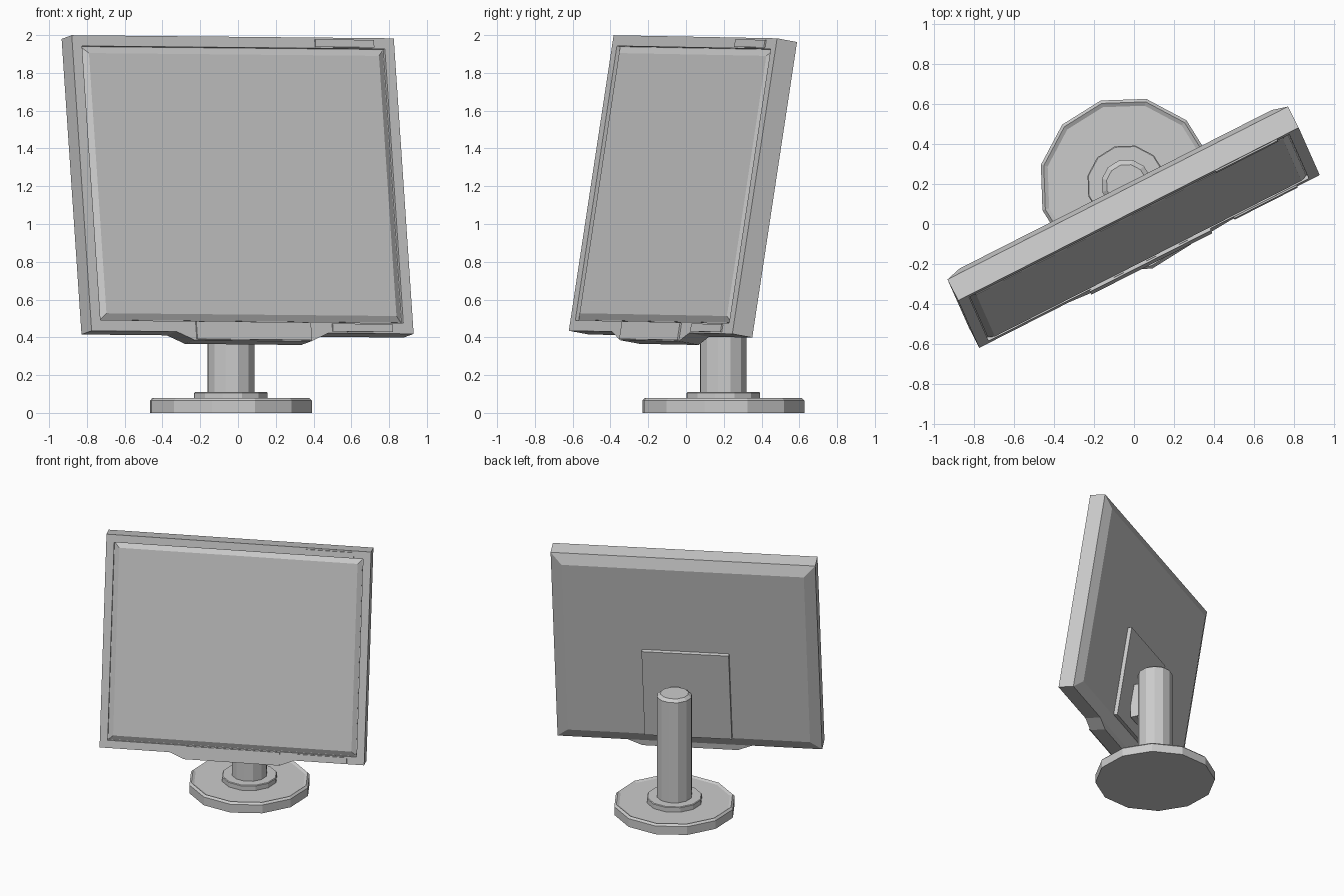
import bpy, bmesh, math
from mathutils import Matrix, Vector

if "Cube" in bpy.data.objects:
    bpy.data.objects.remove(bpy.data.objects["Cube"])

# Panel frame: yawed, leaning back, with a slight roll; origin at front bottom centre
PANEL = (Matrix.Translation((0.0775, -0.1875, 0.4265))
         @ Matrix.Rotation(math.radians(27), 4, 'Z')
         @ Matrix.Rotation(math.radians(-9.4), 4, 'X')
         @ Matrix.Rotation(math.radians(0.5), 4, 'Y'))
STAND = Matrix.Translation((-0.0375, 0.1975, 0))


def loft(name, rings, matrix):
    """Skin a list of equal-length point rings and cap both ends."""
    bm = bmesh.new()
    loops = [[bm.verts.new(p) for p in ring] for ring in rings]
    n = len(loops[0])
    for a, b in zip(loops, loops[1:]):
        for i in range(n):
            j = (i + 1) % n
            bm.faces.new((a[i], a[j], b[j], b[i]))
    bm.faces.new(loops[0])
    bm.faces.new(loops[-1])
    bmesh.ops.recalc_face_normals(bm, faces=bm.faces)
    bm.transform(matrix)
    mesh = bpy.data.meshes.new(name)
    bm.to_mesh(mesh)
    bm.free()
    ob = bpy.data.objects.new(name, mesh)
    bpy.context.collection.objects.link(ob)
    return ob


def rect(x0, x1, z0, z1, y):
    return [(x0, y, z0), (x1, y, z0), (x1, y, z1), (x0, y, z1)]


def panel_rect(inset, y):
    return rect(-0.956 + inset, 0.956 - inset, inset, 1.586 - inset, y)


def slab(name, x0, x1, z0, z1, y0, y1, matrix=PANEL):
    return loft(name, [rect(x0, x1, z0, z1, y0), rect(x0, x1, z0, z1, y1)], matrix)


def turned(name, profile, sides=12, phase=17):
    angles = [math.radians(phase + 360 * i / sides) for i in range(sides)]
    return loft(name, [[(r * math.cos(a), r * math.sin(a), z) for a in angles]
                       for r, z in profile], STAND)


# Housing with bevelled back and a shallow front recess
loft("housing", [panel_rect(0.08, 0.155), panel_rect(0, 0.12), panel_rect(0, 0),
                 panel_rect(0.057, 0), panel_rect(0.057, 0.02)], PANEL)

# Screen, raised from the recess with sloped edges
loft("screen", [panel_rect(0.062, 0.022), panel_rect(0.062, 0.018),
                panel_rect(0.095, 0.0)], PANEL)

# Chin under the housing and its raised front plate
chin = [(-0.46, 0.004), (-0.345, -0.045), (0.345, -0.045), (0.46, 0.004)]
loft("chin", [[(x, y, z) for x, z in chin] for y in (0.0, 0.12)], PANEL)
slab("chin_plate", -0.335, 0.345, -0.04, 0.055, -0.01, 0.01)

# Control strips on the bezel
slab("upper_control_strip", 0.485, 0.833, 1.535, 1.575, -0.008, 0.01)
slab("lower_control_strip", 0.475, 0.83, 0.008, 0.05, -0.008, 0.01)

# Mounting plate on the back
slab("mount_plate", -0.315, 0.315, 0.09, 0.81, 0.15, 0.185)

# Stand: dished foot, collar and column
turned("foot", [(0.44, 0), (0.44, 0.065), (0.425, 0.08), (0.405, 0.07)])
turned("collar", [(0.2, 0.06), (0.2, 0.105), (0.195, 0.11)])
turned("column", [(0.127, 0.1), (0.127, 0.9), (0.102, 0.92)])

# Bracket joining the column to the mounting plate
slab("bracket", -0.06, 0.06, 0.55, 0.82, -0.17, 0.0,
     STAND @ Matrix.Rotation(math.radians(27), 4, 'Z'))
